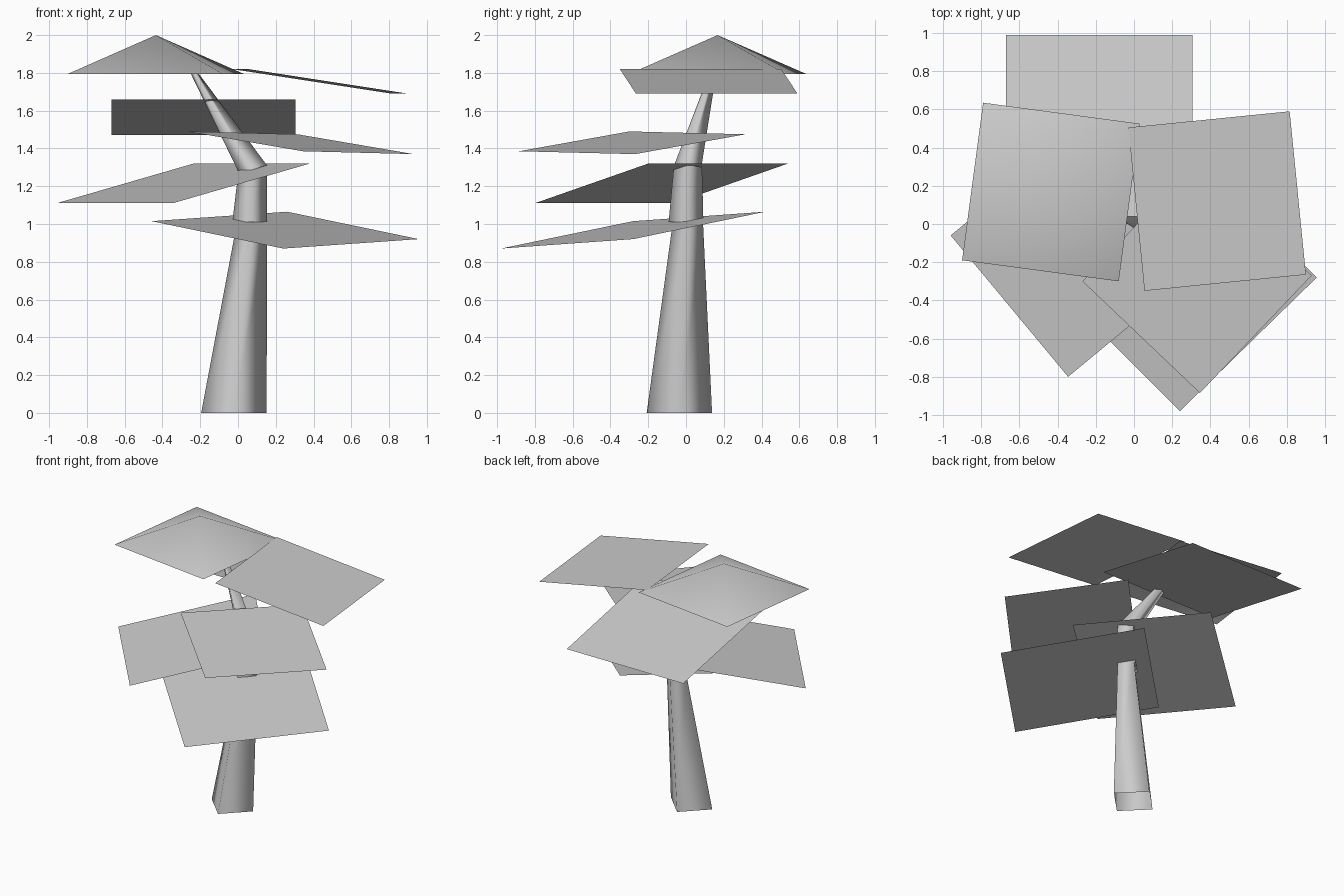
import bpy
from math import cos, sin, pi
from mathutils import Vector

cube = bpy.data.objects.get("Cube")
if cube:
    bpy.data.objects.remove(cube, do_unlink=True)

grey = bpy.data.materials.new("plain_grey")
grey.use_nodes = True
grey.diffuse_color = (0.6, 0.6, 0.6, 1)
grey.node_tree.nodes["Principled BSDF"].inputs["Base Color"].default_value = (0.6, 0.6, 0.6, 1)


def add_mesh(name, verts, faces, smooth=False):
    mesh = bpy.data.meshes.new(name)
    mesh.from_pydata(verts, [], faces)
    mesh.materials.append(grey)
    mesh.polygons.foreach_set("use_smooth", [smooth] * len(faces))
    obj = bpy.data.objects.new(name, mesh)
    bpy.context.collection.objects.link(obj)
    return obj


def ring(centre, radius, lean=0):
    """Four corners on the x and y axes, leaning along x."""
    c = Vector(centre)
    return [c + radius * Vector((cos(i * pi / 2), sin(i * pi / 2), lean * cos(i * pi / 2)))
            for i in range(4)]


def trunk_piece(name, bottom, top):
    """Open, tapering four-sided tube."""
    faces = [(i, (i + 1) % 4, 4 + (i + 1) % 4, 4 + i) for i in range(4)]
    add_mesh(name, bottom + top, faces, smooth=True)


def leaf(name, a, b, c, peak=0):
    """Square leaf from three corners in turn; a peak makes it a shallow tent."""
    a, b, c = Vector(a), Vector(b), Vector(c)
    corners = [a, b, c, a + c - b]
    if peak:
        apex = (a + c) / 2 + Vector((0, 0, peak))
        add_mesh(name, corners + [apex], [(i, (i + 1) % 4, 4) for i in range(4)], smooth=True)
    else:
        add_mesh(name, corners, [(0, 1, 2, 3)])


# Trunk: three stacked tapering pieces, the last bending to the right
trunk_piece("lower_trunk", ring((-0.022, -0.035, 0), 0.173), ring((0.075, 0.01, 1.01), 0.08))
trunk_piece("middle_trunk", ring((0.062, 0, 1.01), 0.092), ring((0.078, 0.01, 1.30), 0.075, 0.2))
trunk_piece("upper_trunk", ring((0.078, 0.005, 1.293), 0.075, 0.24), ring((-0.238, 0.145, 1.81), 0.017, 0.24))

# Flat leaves, listed counter-clockwise from above
leaf("lowest_leaf", (0.24, -0.98, 0.87), (0.957, -0.28, 0.92), (0.26, 0.42, 1.065))
leaf("right_leaf", (-0.96, -0.06, 1.11), (-0.345, -0.80, 1.11), (0.38, -0.20, 1.32))
leaf("front_leaf", (-0.27, -0.30, 1.49), (0.345, -0.885, 1.385), (0.93, -0.27, 1.37))
leaf("back_leaf", (-0.67, 0.04, 1.66), (0.305, 0.04, 1.66), (0.305, 0.99, 1.47))
leaf("upper_left_leaf", (0.055, -0.35, 1.82), (0.90, -0.265, 1.69), (0.815, 0.59, 1.69))

# Peaked leaf on top
leaf("top_leaf", (-0.90, -0.19, 1.795), (-0.08, -0.30, 1.795), (0.03, 0.525, 1.795), peak=0.205)
